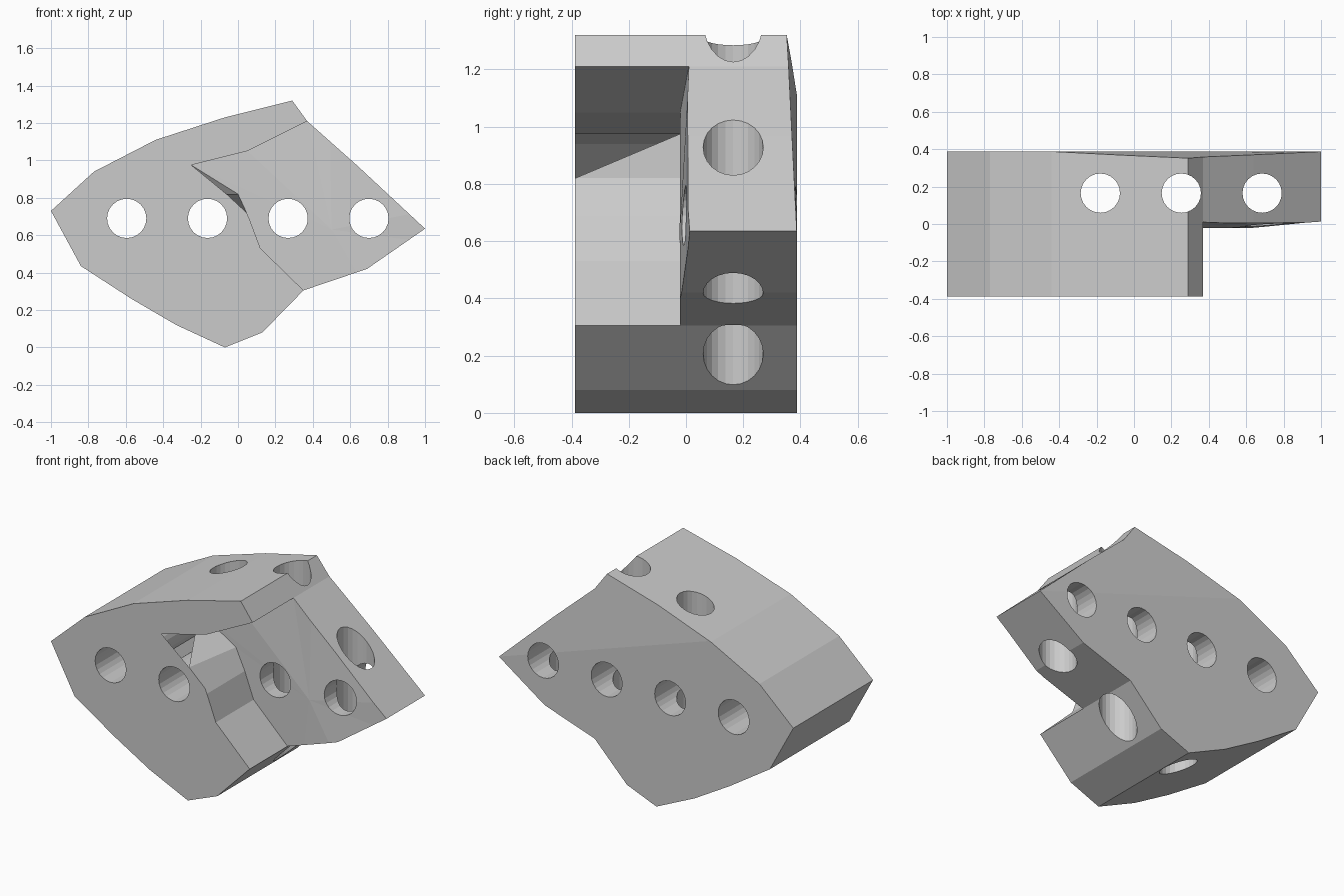
import bpy, bmesh, math
from mathutils import Vector

if "Cube" in bpy.data.objects:
    bpy.data.objects.remove(bpy.data.objects["Cube"])


def prism(name, front, back, tip=None):
    """Closed solid between two matching loops; optional centre point fans the back."""
    bm = bmesh.new()
    f = [bm.verts.new(p) for p in front]
    b = [bm.verts.new(p) for p in back]
    n = len(f)
    bm.faces.new(f)
    for i in range(n):
        j = (i + 1) % n
        bm.faces.new((f[i], b[i], b[j], f[j]))
    if tip:
        c = bm.verts.new(tip)
        for i in range(n):
            bm.faces.new((b[i], c, b[(i + 1) % n]))
    else:
        bm.faces.new(b[::-1])
    bmesh.ops.recalc_face_normals(bm, faces=bm.faces)
    me = bpy.data.meshes.new(name)
    bm.to_mesh(me)
    bm.free()
    ob = bpy.data.objects.new(name, me)
    bpy.context.collection.objects.link(ob)
    return ob


def cut(target, cutter):
    cutter.hide_render = True
    m = target.modifiers.new("cut", 'BOOLEAN')
    m.operation = 'DIFFERENCE'
    m.solver = 'EXACT'
    m.object = cutter
    bpy.context.view_layer.objects.active = target
    bpy.ops.object.modifier_apply(modifier=m.name)
    bpy.data.objects.remove(cutter, do_unlink=True)


# Body: angular outline extruded front to back
outline = [(-1, .73), (-.77, .94), (-.44, 1.11), (-.07, 1.23), (.29, 1.32),
           (.37, 1.21), (.64, .97), (1, .635), (.69, .42), (.35, .305),
           (.13, .08), (-.07, 0), (-.33, .12), (-.57, .26), (-.84, .435)]
block = prism("drilled_block", [(x, -.387, z) for x, z in outline],
              [(x, .387, z) for x, z in outline])

# Shallow slope on the upper back face
a, b, c = Vector((-.42, .387, 1.11)), Vector((1, .387, .635)), Vector((.29, .352, 1.32))
normal = (b - a).cross(c - a).normalized()
if normal.y < 0:
    normal.negate()
bm = bmesh.new()
bm.from_mesh(block.data)
res = bmesh.ops.bisect_plane(bm, geom=bm.verts[:] + bm.edges[:] + bm.faces[:],
                             plane_co=a, plane_no=normal, clear_outer=True)
bmesh.ops.holes_fill(bm, edges=[e for e in bm.edges if e.is_boundary], sides=0)
bmesh.ops.recalc_face_normals(bm, faces=bm.faces)
bm.to_mesh(block.data)
bm.free()

# Stepped recess in the front right: x, z, depth (y) of its floor
recess = [(-.25, .975, -.02), (.05, 1.05, -.02), (.37, 1.21, .01), (.49, 1.27, .015),
          (1.1, .75, .02), (1.1, .55, .02), (.69, .3, -.02), (.45, .208, -.02),
          (.12, .53, -.02), (.06, .69, -.02), (0, .82, -.02)]
front = [(x, -.5, z) for x, z, y in recess]
front[-1] = (-.08, -.5, .82)
cut(block, prism("recess_cutter", front, [(x, y, z) for x, z, y in recess],
                 tip=(.5, -.022, .63)))

# Bolt holes: a row front to back and a row top to bottom
for xs, level, upright in (((-.595, -.163, .268, .7), .69, False),
                           ((-.18, .253, .685), .165, True)):
    for x in xs:
        loop = [(x + .105 * math.cos(t), level + .105 * math.sin(t))
                for t in (2 * math.pi * i / 24 for i in range(24))]
        ends = [[(p, q, h) if upright else (p, h, q) for p, q in loop]
                for h in ((-1, 2) if upright else (-1, 1))]
        cut(block, prism("hole_cutter", *ends))
